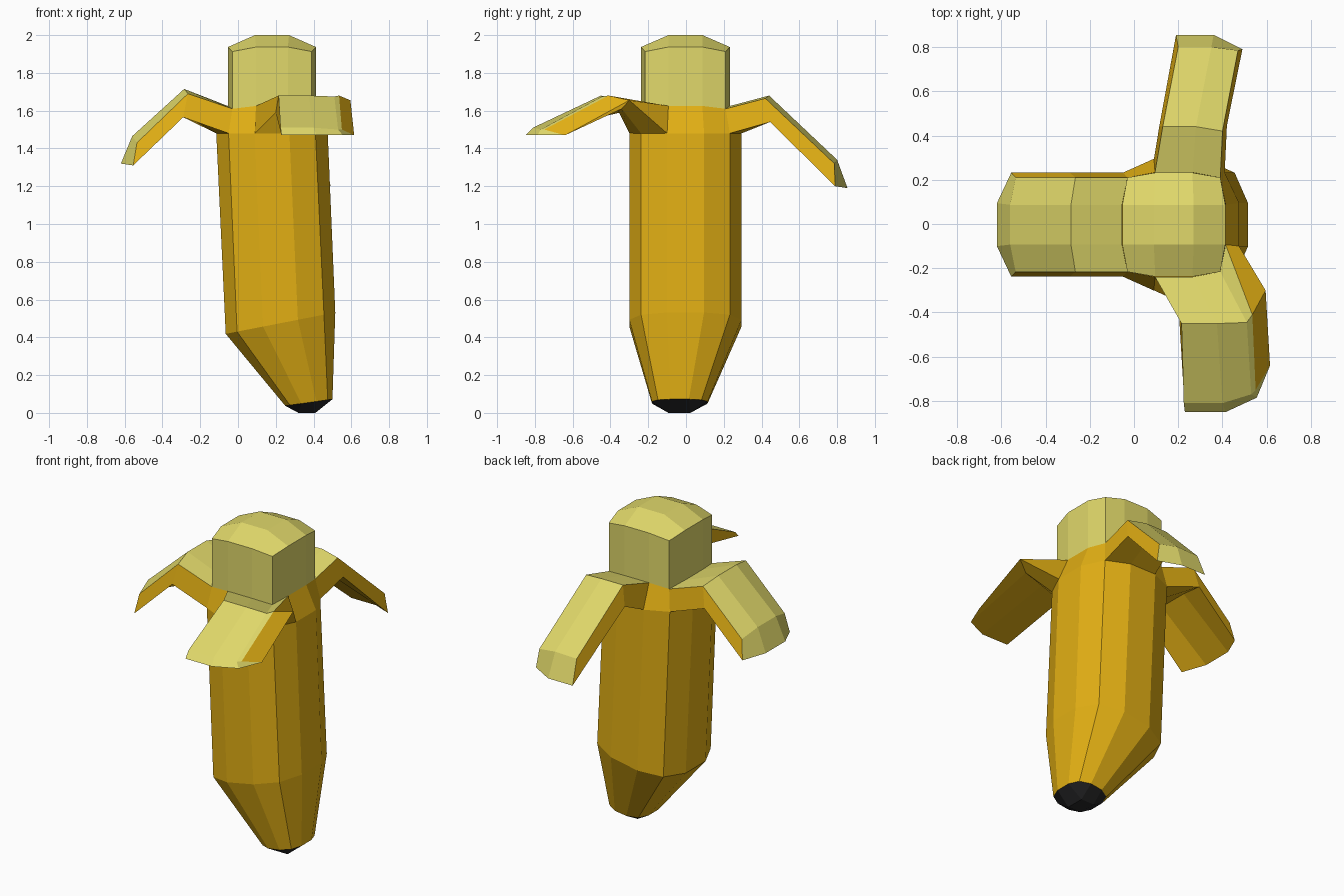
import bpy, bmesh

if "Cube" in bpy.data.objects:
    bpy.data.objects.remove(bpy.data.objects["Cube"])


def material(name, rgb):
    m = bpy.data.materials.new(name)
    m.diffuse_color = (*rgb, 1)
    m.use_nodes = True
    m.node_tree.nodes["Principled BSDF"].inputs["Base Color"].default_value = m.diffuse_color
    return m


YELLOW = material("peel_yellow", (0.76, 0.43, 0.007))
PALE = material("flesh_cream", (0.75, 0.69, 0.145))
BLACK = material("tip_black", (0.02, 0.02, 0.021))


def finish(bm, name, mats):
    bmesh.ops.recalc_face_normals(bm, faces=bm.faces[:])
    mesh = bpy.data.meshes.new(name)
    bm.to_mesh(mesh)
    bm.free()
    for m in mats:
        mesh.materials.append(m)
    ob = bpy.data.objects.new(name, mesh)
    bpy.context.collection.objects.link(ob)
    return ob


def ring(bm, cx, cy, hx, hy, mx, my, z, tilt=0, lift=0):
    """Square section with each side bulged in three segments; tilt is dz/dx."""
    tx, ty = hx * 0.4, hy * 0.42
    pts = [(-hx, -hy), (-tx, -my), (tx, -my), (hx, -hy), (mx, -ty), (mx, ty),
           (hx, hy), (tx, my), (-tx, my), (-hx, hy), (-mx, ty), (-mx, -ty)]
    return [bm.verts.new((cx + x, cy + y, z + tilt * x + (0 if i % 3 == 0 else lift)))
            for i, (x, y) in enumerate(pts)]


def bridge(bm, a, b):
    return [bm.faces.new((a[i], a[(i + 1) % 12], b[(i + 1) % 12], b[i])) for i in range(12)]


def cap(bm, r, cx, cy, tx, ty, z):
    """Domed three by three cap over a twelve point ring."""
    q = [bm.verts.new((cx + sx * tx, cy + sy * ty, z))
         for sx, sy in ((-1, -1), (1, -1), (1, 1), (-1, 1))]
    faces = [bm.faces.new(q)]
    for k in range(4):
        c = 3 * k
        faces.append(bm.faces.new((r[c - 1], r[c], r[c + 1], q[k])))
        faces.append(bm.faces.new((r[c + 1], r[c + 2], q[(k + 1) % 4], q[k])))
    return faces


# Peel body: tip, lower bend, shoulder, collar
bm = bmesh.new()
tip = ring(bm, 0.375, -0.033, 0.10, 0.115, 0.125, 0.147, 0.055, 0.14)
low = ring(bm, 0.225, -0.003, 0.23, 0.235, 0.29, 0.297, 0.475, 0.195)
top = ring(bm, 0.18, -0.003, 0.23, 0.235, 0.295, 0.297, 1.48)
collar = ring(bm, 0.18, -0.003, 0.21, 0.213, 0.234, 0.236, 1.61, 0, 0.015)
for a, b in ((tip, low), (low, top), (top, collar)):
    bridge(bm, a, b)
for f in cap(bm, tip, 0.365, -0.035, 0.045, 0.058, 0.0):
    f.material_index = 1
finish(bm, "peel_body", (YELLOW, BLACK))

# Fruit flesh
bm = bmesh.new()
a = ring(bm, 0.18, -0.003, 0.21, 0.213, 0.233, 0.235, 1.50)
b = ring(bm, 0.18, -0.003, 0.21, 0.213, 0.233, 0.235, 1.913, 0, 0.024)
bridge(bm, a, b)
cap(bm, b, 0.18, -0.003, 0.09, 0.09, 2.0)
finish(bm, "flesh", (PALE,))


def flap(name, sections):
    """Thick strip: each section is (inner points, outer points), root to end."""
    bm = bmesh.new()
    secs = [[[bm.verts.new(p) for p in row] for row in s] for s in sections]
    n = len(secs[0][0])
    for s, t in zip(secs, secs[1:]):
        for j in range(n - 1):
            bm.faces.new((s[0][j], s[0][j + 1], t[0][j + 1], t[0][j])).material_index = 1
            bm.faces.new((s[1][j], t[1][j], t[1][j + 1], s[1][j + 1]))
        for j in (0, n - 1):
            bm.faces.new((s[0][j], t[0][j], t[1][j], s[1][j]))
    for s, mat in ((secs[0], 0), (secs[-1], 1)):
        for j in range(n - 1):
            bm.faces.new((s[0][j], s[0][j + 1], s[1][j + 1], s[1][j])).material_index = mat
    finish(bm, name, (YELLOW, PALE))


def row(corner, mid, hy, ty):
    """Symmetric row of four points across the left flap, from (x, z) pairs."""
    return [(p[0], y - 0.003, p[1]) for p, y in
            ((corner, -hy), (mid, -ty), (mid, ty), (corner, hy))]


# Left flap
flap("left_peel_flap", [
    (row(i0, i1, 0.213, 0.09), row(o0, o1, 0.235, 0.097)) for i0, i1, o0, o1 in (
        ((-0.03, 1.61), (-0.054, 1.625), (-0.05, 1.48), (-0.115, 1.48)),
        ((-0.265, 1.69), (-0.285, 1.715), (-0.29, 1.565), (-0.29, 1.58)),
        ((-0.535, 1.43), (-0.56, 1.465), (-0.555, 1.31), (-0.62, 1.32)))])

# Back flap
flap("back_peel_flap", [
    ([(0.095, 0.233, 1.625), (0.265, 0.233, 1.625), (0.39, 0.21, 1.61)],
     [(0.09, 0.294, 1.48), (0.27, 0.294, 1.48), (0.41, 0.232, 1.48)]),
    ([(0.13, 0.44, 1.68), (0.28, 0.44, 1.68), (0.40, 0.42, 1.665)],
     [(0.115, 0.445, 1.55), (0.28, 0.445, 1.55), (0.42, 0.445, 1.54)]),
    ([(0.20, 0.80, 1.335), (0.35, 0.80, 1.34), (0.47, 0.785, 1.32)],
     [(0.19, 0.855, 1.19), (0.36, 0.855, 1.19), (0.49, 0.79, 1.20)])])

# Front flap, wrapping round the right corner
flap("front_peel_flap", [
    ([(0.095, -0.239, 1.625), (0.265, -0.239, 1.625), (0.39, -0.216, 1.61), (0.414, -0.093, 1.625)],
     [(0.09, -0.30, 1.48), (0.27, -0.30, 1.48), (0.41, -0.238, 1.48), (0.475, -0.10, 1.48)]),
    ([(0.215, -0.45, 1.68), (0.375, -0.45, 1.68), (0.51, -0.445, 1.675), (0.535, -0.41, 1.68)],
     [(0.20, -0.35, 1.59), (0.37, -0.36, 1.60), (0.52, -0.34, 1.61), (0.595, -0.30, 1.655)]),
    ([(0.225, -0.81, 1.51), (0.40, -0.81, 1.51), (0.53, -0.77, 1.50), (0.55, -0.75, 1.50)],
     [(0.23, -0.85, 1.47), (0.415, -0.85, 1.47), (0.555, -0.785, 1.47), (0.615, -0.64, 1.47)])])
